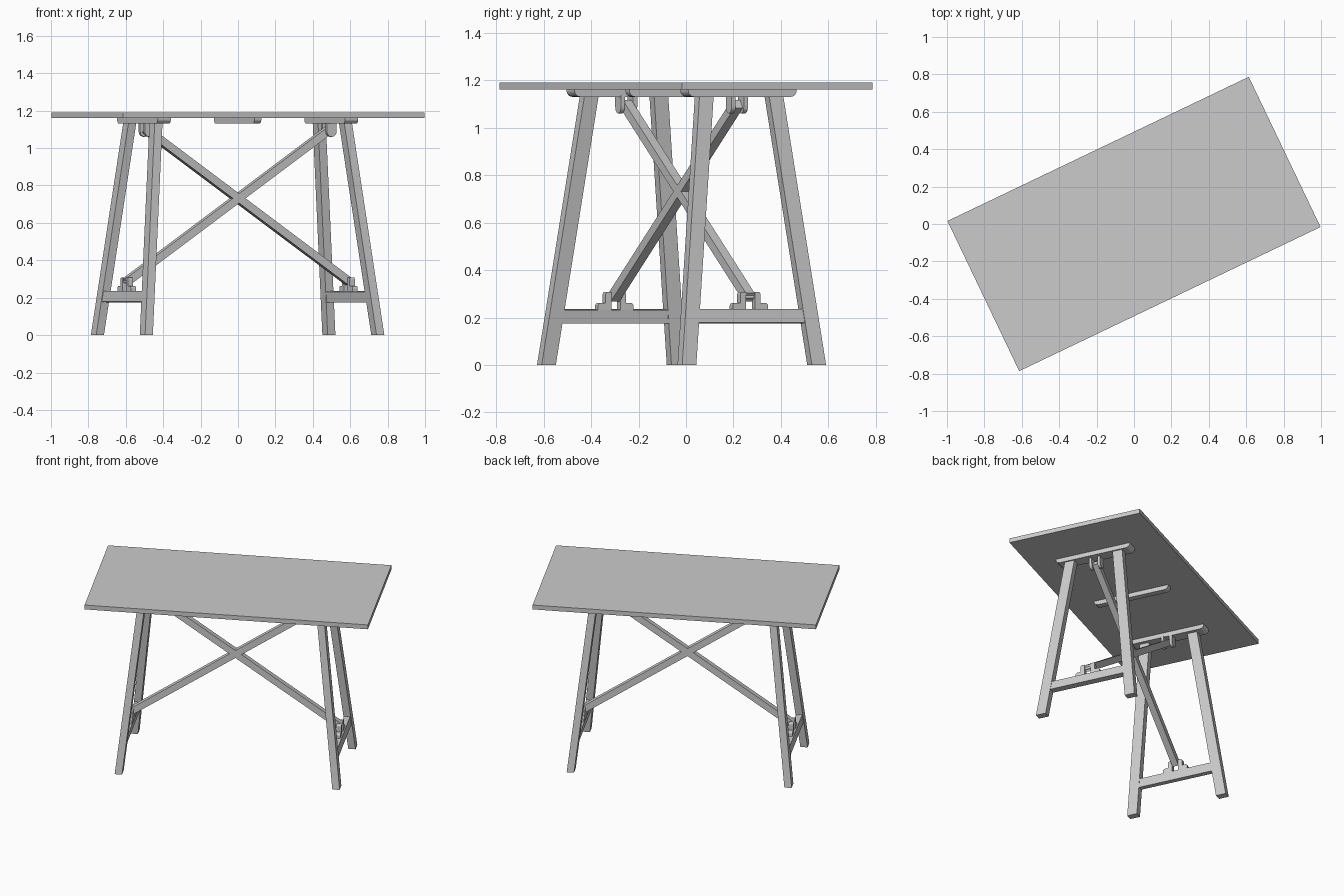
import bpy, bmesh, math
from mathutils import Matrix, Vector

cube = bpy.data.objects.get("Cube")
if cube:
    bpy.data.objects.remove(cube)

mat = bpy.data.materials.new("plain grey wood")
mat.use_nodes = True
GREY = (0.6, 0.6, 0.6, 1)
mat.diffuse_color = GREY
mat.node_tree.nodes["Principled BSDF"].inputs["Base Color"].default_value = GREY

# The whole table is turned about the vertical axis
TURN = Matrix.Rotation(math.radians(25.56), 4, 'Z')
FRAME = TURN @ Matrix.Translation((-0.01, -0.016, 0))   # trestles sit slightly off centre
LEAN = 0.11                                            # inward lean of the trestles


def finish(name, bm, matrix=FRAME):
    bmesh.ops.recalc_face_normals(bm, faces=bm.faces)
    mesh = bpy.data.meshes.new(name)
    bm.to_mesh(mesh)
    bm.free()
    mesh.materials.append(mat)
    obj = bpy.data.objects.new(name, mesh)
    obj.matrix_world = matrix
    bpy.context.collection.objects.link(obj)
    return obj


def box(name, size, place, matrix=FRAME):
    bm = bmesh.new()
    bmesh.ops.create_cube(bm, size=1, matrix=place @ Matrix.Diagonal((*size, 1)))
    return finish(name, bm, matrix)


def prism(name, outline, axis, start, end):
    """Extrude a flat outline along x (points are y, z) or y (points are x, z)."""
    bm = bmesh.new()
    put = (lambda a, b: (start, a, b)) if axis == 'x' else (lambda a, b: (a, start, b))
    face = bm.faces.new([bm.verts.new(put(a, b)) for a, b in outline])
    moved = bmesh.ops.extrude_face_region(bm, geom=[face])["geom"]
    step = Vector((end - start, 0, 0)) if axis == 'x' else Vector((0, end - start, 0))
    bmesh.ops.translate(bm, verts=[v for v in moved if isinstance(v, bmesh.types.BMVert)], vec=step)
    return finish(name, bm)


def arc(cx, cz, r, first, last, steps=6):
    return [(cx + r * math.cos(math.radians(first + (last - first) * i / steps)),
             cz + r * math.sin(math.radians(first + (last - first) * i / steps)))
            for i in range(steps + 1)]


def batten(name, x, width):
    # Bar under the top with rounded lower corners
    half, low, high, r = 0.253, 1.13, 1.16, 0.027
    outline = [(half, high), (-half, high)]
    outline += arc(-half + r, low + r, r, 180, 270) + arc(half - r, low + r, r, 270, 360)
    prism(name, outline, 'x', x - width / 2, x + width / 2)


def leg(name, sx, sy):
    # Splayed leg, cut level at the floor and under the batten
    bm = bmesh.new()
    bmesh.ops.create_cube(bm, size=1)
    for v in bm.verts:
        top = v.co.z > 0
        x, y = (0.562, 0.163) if top else (0.686, 0.303)
        v.co = (sx * x + v.co.x * 0.046, sy * y + v.co.y * 0.066, 1.13 if top else 0)
    finish(name, bm)


# Table top
box("table_top", (1.786, 0.89, 0.03), Matrix.Translation((0, 0, 1.175)), TURN)
batten("middle_batten", 0, 0.04)

for side, sx in (("left", 1), ("right", -1)):
    # Trestle: batten, two legs and a leaning rail
    batten(side + "_batten", sx * 0.555, 0.078)
    for end, sy in (("front", -1), ("back", 1)):
        leg(f"{side}_{end}_leg", sx, sy)
    tilt = Matrix.Rotation(-sx * math.atan(LEAN), 4, 'Y')
    box(side + "_rail", (0.04, 0.53, 0.058), Matrix.Translation((sx * 0.663, 0, 0.205)) @ tilt)

    for end, sy in (("front", -1), ("back", 1)):
        # Stepped lower cheek standing on the rail
        foot = [(0.021, 0.23), (0.082, 0.23)] + arc(0.07, 0.25, 0.012, 0, 90, 4)
        foot += [(0.047, 0.262)] + arc(0.037, 0.298, 0.01, 0, 90, 4) + [(0.021, 0.308)]
        prism(f"{side}_{end}_lower_cheek", [(sy * a, b) for a, b in foot], 'x',
              sx * 0.642, sx * 0.672)
        # Round-bottomed upper cheek hanging from the batten
        lug = [(sx * 0.54 + 0.028, 1.135), (sx * 0.54 - 0.028, 1.135)]
        lug += arc(sx * 0.54, 1.088, 0.028, 180, 360, 10)
        prism(f"{side}_{end}_upper_cheek", lug, 'y', sy * 0.019, sy * 0.038)

    # Diagonal brace from the rail to the opposite batten
    low, high = Vector((sx * 0.66, 0, 0.285)), Vector((-sx * 0.545, 0, 1.1))
    run = high - low
    place = Matrix.Translation((low + high) / 2) @ run.to_track_quat('Z', 'Y').to_matrix().to_4x4()
    box(side + "_brace", (0.042, 0.041, run.length) if abs(place.col[0].y) < 0.5
        else (0.041, 0.042, run.length), place)
    # Pivot pins through the cheeks
    for name, x, z, length in (("lower", 0.657, 0.287, 0.088), ("upper", 0.54, 1.088, 0.072)):
        bm = bmesh.new()
        bmesh.ops.create_cone(bm, cap_ends=True, segments=12, radius1=0.009, radius2=0.009, depth=length,
                              matrix=Matrix.Translation((sx * x, 0, z)) @ Matrix.Rotation(math.pi / 2, 4, 'X'))
        finish(f"{side}_{name}_pin", bm)
